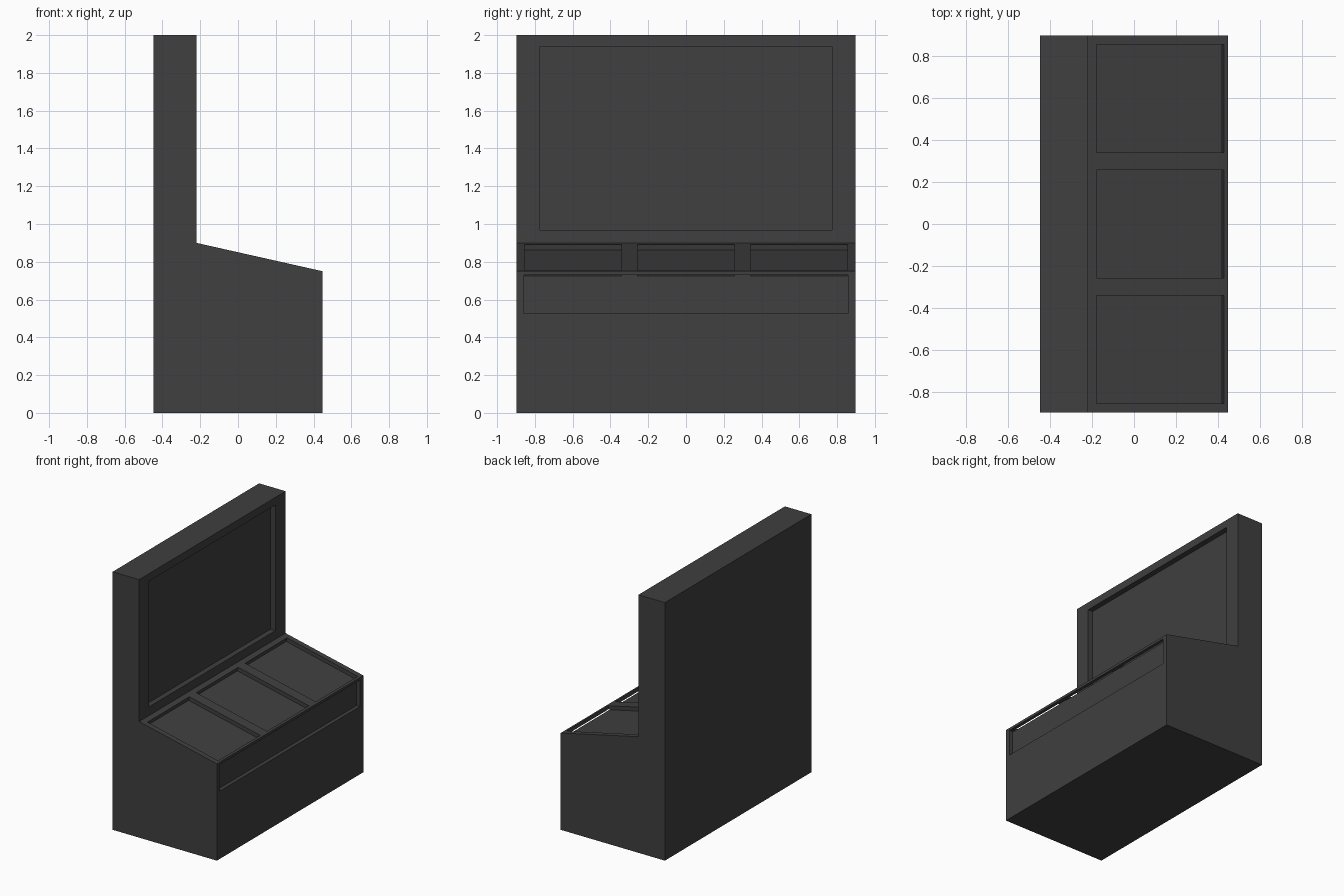
import bpy, bmesh, math
from mathutils import Vector

if "Cube" in bpy.data.objects:
    bpy.data.objects.remove(bpy.data.objects["Cube"])

HX, HY = 0.447, 0.897          # half depth (x) and half width (y)
BACK_X = -0.22                 # front face of the upright panel
DESK_LOW, DESK_HIGH = 0.75, 0.90

dark_grey = bpy.data.materials.new("dark grey")
dark_grey.diffuse_color = (0.05, 0.05, 0.05, 1)
dark_grey.use_nodes = True
dark_grey.node_tree.nodes["Principled BSDF"].inputs["Base Color"].default_value = dark_grey.diffuse_color


def extrude_profile(name, profile, y0, y1):
    """Extrude an (x, z) outline along y."""
    bm = bmesh.new()
    face = bm.faces.new([bm.verts.new((x, y0, z)) for x, z in profile])
    ext = bmesh.ops.extrude_face_region(bm, geom=[face])
    moved = [v for v in ext["geom"] if isinstance(v, bmesh.types.BMVert)]
    bmesh.ops.translate(bm, verts=moved, vec=(0, y1 - y0, 0))
    bmesh.ops.recalc_face_normals(bm, faces=bm.faces)
    mesh = bpy.data.meshes.new(name)
    bm.to_mesh(mesh)
    bm.free()
    mesh.materials.append(dark_grey)
    obj = bpy.data.objects.new(name, mesh)
    bpy.context.collection.objects.link(obj)
    return obj


# Console body: low cabinet, sloping desk and upright back
body = extrude_profile("console_body", [
    (-HX, 0), (HX, 0), (HX, DESK_LOW), (BACK_X, DESK_HIGH), (BACK_X, 2), (-HX, 2)], -HY, HY)


def recess(a, b, y0, y1, depth):
    """Sink a rectangle into the surface running from a (low) to b (high)."""
    a, b = Vector(a), Vector(b)
    along = (b - a).normalized()
    normal = Vector((along.y, -along.x))
    out, inn = normal * 0.05, normal * -depth
    cutter = extrude_profile("recess_cutter", [a + inn, a + out, b + out, b + inn], y0, y1)
    cutter.hide_render = True
    mod = body.modifiers.new("recess", "BOOLEAN")
    mod.operation, mod.solver, mod.object = "DIFFERENCE", "EXACT", cutter
    bpy.context.view_layer.objects.active = body
    bpy.ops.object.modifier_apply(modifier=mod.name)
    bpy.data.objects.remove(cutter)


def desk_point(x):
    t = (x - BACK_X) / (HX - BACK_X)
    return x, DESK_HIGH + t * (DESK_LOW - DESK_HIGH)


# Large screen recess in the upright
recess((BACK_X, 0.967), (BACK_X, 1.94), -0.773, 0.773, 0.042)

# Three recessed panels on the sloping desk
for yc in (-0.598, 0.0, 0.598):
    recess(desk_point(0.428), desk_point(-0.178), yc - 0.257, yc + 0.257, 0.03)

# Wide recess on the cabinet front
recess((HX, 0.525), (HX, 0.73), -0.857, 0.857, 0.03)
